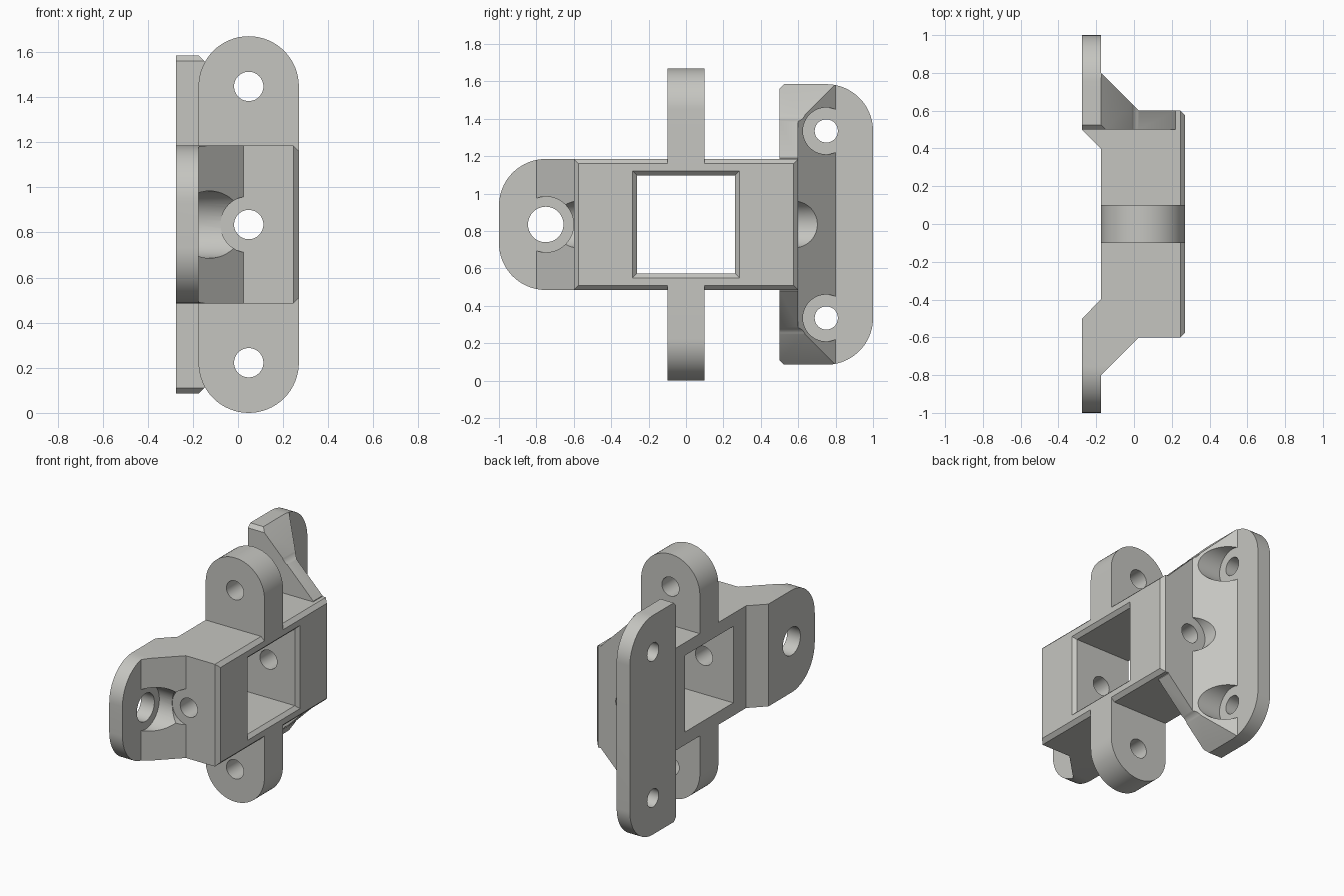
import bpy, bmesh, math
from mathutils import Vector

if "Cube" in bpy.data.objects:
    bpy.data.objects.remove(bpy.data.objects["Cube"])

MID = 0.84      # height of the bracket's symmetry plane
EAR_X = 0.0475  # centre of the ears and of the cross bore

grey = bpy.data.materials.new("warm_grey")
grey.diffuse_color = (0.56, 0.56, 0.53, 1)
grey.use_nodes = True
grey.node_tree.nodes["Principled BSDF"].inputs["Base Color"].default_value = grey.diffuse_color


def arc(cu, cv, r, a0, a1, n=20):
    return [(cu + r * math.cos(math.radians(a0 + (a1 - a0) * i / n)),
             cv + r * math.sin(math.radians(a0 + (a1 - a0) * i / n)))
            for i in range(n + 1)]


def prism(name, pts, axis, lo, hi, end_pts=None):
    """Extrude an outline along an axis; end_pts gives a different far outline."""
    def place(p, d):
        return Vector({"x": (d, p[0], p[1]), "y": (p[0], d, p[1]), "z": (p[0], p[1], d)}[axis])
    bm = bmesh.new()
    a = [bm.verts.new(place(p, lo)) for p in pts]
    b = [bm.verts.new(place(p, hi)) for p in (end_pts or pts)]
    bm.faces.new(a)
    bm.faces.new(b[::-1])
    n = len(pts)
    for i in range(n):
        bm.faces.new((a[i], b[i], b[(i + 1) % n], a[(i + 1) % n]))
    bmesh.ops.recalc_face_normals(bm, faces=bm.faces[:])
    me = bpy.data.meshes.new(name)
    bm.to_mesh(me)
    bm.free()
    me.materials.append(grey)
    ob = bpy.data.objects.new(name, me)
    bpy.context.collection.objects.link(ob)
    return ob


def rod(axis, u, v, r, lo, hi):
    return prism("bore_cutter", arc(u, v, r, 0, 360, 48)[:-1], axis, lo, hi)


def square(h):
    return [(-h, MID - h), (h, MID - h), (h, MID + h), (-h, MID + h)]


def combine(ob, other, op):
    m = ob.modifiers.new("join", "BOOLEAN")
    m.operation, m.solver, m.object = op, "EXACT", other
    bpy.context.view_layer.objects.active = ob
    bpy.ops.object.modifier_apply(modifier=m.name)
    bpy.data.objects.remove(other, do_unlink=True)


# central body with the short flange: plan, side and end outlines intersected
body = prism("mounting_bracket", [
    (-0.275, -1), (-0.175, -1), (-0.175, -0.8), (0.025, -0.6), (0.245, -0.6),
    (0.27, -0.575), (0.27, 0.575), (0.245, 0.6), (-0.275, 0.6), (-0.275, 0.5),
    (-0.175, 0.4), (-0.175, -0.4), (-0.275, -0.5)], "z", 0.4, 1.3)
side = arc(-0.75, 0.94, 0.25, 90, 180) + arc(-0.75, 0.74, 0.25, 180, 270)
combine(body, prism("side_outline", side + [(0.7, 0.49), (0.7, 1.19)], "x", -0.5, 0.5), "INTERSECT")
end = [(-0.4, 0.49), (0.245, 0.49), (0.27, 0.515), (0.27, 1.165), (0.245, 1.19), (-0.4, 1.19)]
combine(body, prism("end_outline", end, "y", -1.2, 1.2), "INTERSECT")

# tall flange with sloped gussets
flange = prism("tall_flange", [
    (-0.275, 0.5), (-0.275, 1), (-0.175, 1), (-0.175, 0.8), (0.025, 0.6),
    (0.22, 0.6), (0.22, 0.5)], "z", 0, 1.7)
side = arc(0.75, 0.34, 0.25, -90, 0) + arc(0.75, 1.34, 0.25, 0, 90)
side += [(0.525, 1.59), (0.5, 1.565), (0.5, 0.115), (0.525, 0.09)]
combine(flange, prism("side_outline", side, "x", -0.5, 0.5), "INTERSECT")
slope = [(-0.4, 0), (-0.265, 0), (0.575, MID), (-0.265, 2 * MID), (-0.4, 2 * MID)]
combine(flange, prism("slope_outline", slope, "y", 0.3, 1.2), "INTERSECT")
combine(body, flange, "UNION")

# round ears above and below
ears = arc(EAR_X, 1.4525, 0.2225, 0, 180, 32) + arc(EAR_X, 0.2275, 0.2225, 180, 360, 32)
combine(body, prism("ears", ears, "y", -0.1, 0.1), "UNION")

# square window with a bevelled front rim
combine(body, prism("window_cutter", square(0.262), "x", -0.5, 0.5), "DIFFERENCE")
combine(body, prism("rim_cutter", square(0.262), "x", 0.247, 0.287, square(0.302)), "DIFFERENCE")

# flange holes with counterbores: y, z, hole radius, counterbore radius
for y, z, r, big in ((-0.75, MID, 0.095, 0.149), (0.75, 0.34, 0.062, 0.125), (0.75, 1.34, 0.062, 0.125)):
    combine(body, rod("x", y, z, r, -0.5, 0.5), "DIFFERENCE")
    combine(body, rod("x", y, z, big, -0.175, 0.5), "DIFFERENCE")

# cross bore with clearance through the gussets, and ear holes
for lo, hi in ((-1.2, -0.6), (0.6, 1.2)):
    combine(body, rod("y", EAR_X, MID, 0.125, lo, hi), "DIFFERENCE")
for z in (0.2275, MID, 1.4525):
    combine(body, rod("y", EAR_X, z, 0.065, -1.3, 1.3), "DIFFERENCE")

# stand on the floor, keep edges crisp
low = min(v.co.z for v in body.data.vertices)
for v in body.data.vertices:
    v.co.z -= low
bpy.ops.object.select_all(action="DESELECT")
body.select_set(True)
bpy.context.view_layer.objects.active = body
bpy.ops.object.shade_smooth_by_angle(angle=math.radians(25))
